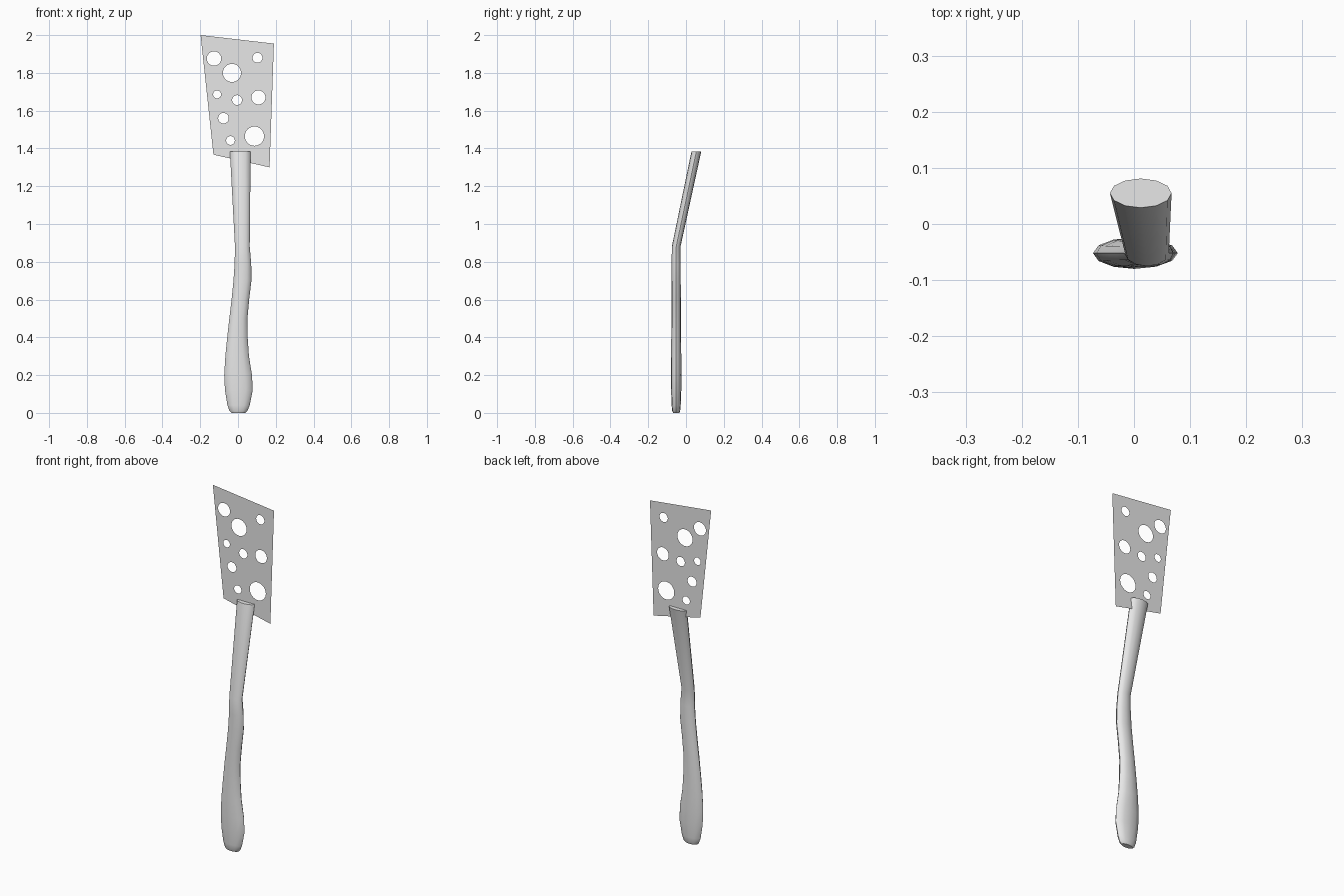
import bpy
import bmesh
from math import cos, sin, tau, radians

cube = bpy.data.objects.get("Cube")
if cube:
    bpy.data.objects.remove(cube, do_unlink=True)

grey = bpy.data.materials.new("light grey")
grey.use_nodes = True
grey.diffuse_color = (0.8, 0.8, 0.8, 1)
grey.node_tree.nodes["Principled BSDF"].inputs["Base Color"].default_value = (0.8, 0.8, 0.8, 1)


def add_object(name, bm):
    mesh = bpy.data.meshes.new(name)
    bm.to_mesh(mesh)
    bm.free()
    mesh.materials.append(grey)
    obj = bpy.data.objects.new(name, mesh)
    bpy.context.collection.objects.link(obj)
    return obj


# Handle: oval rings lofted upward (height, left edge, right edge, centre y, half depth)
SIDES = 12
sections = [
    (0.00, -0.034, 0.038, -0.052, 0.016),
    (0.01, -0.045, 0.050, -0.052, 0.021),
    (0.04, -0.056, 0.062, -0.052, 0.024),
    (0.12, -0.069, 0.078, -0.052, 0.027),
    (0.20, -0.073, 0.074, -0.052, 0.028),
    (0.30, -0.067, 0.058, -0.052, 0.027),
    (0.40, -0.057, 0.051, -0.052, 0.026),
    (0.50, -0.046, 0.050, -0.052, 0.025),
    (0.60, -0.034, 0.059, -0.052, 0.025),
    (0.70, -0.024, 0.071, -0.052, 0.024),
    (0.79, -0.018, 0.070, -0.052, 0.024),
    (0.88, -0.016, 0.062, -0.052, 0.023),
    (1.385, -0.043, 0.067, 0.055, 0.026),
]
bm = bmesh.new()
rings = []
for z, x0, x1, y, depth in sections:
    mid, half = (x0 + x1) / 2, (x1 - x0) / 2
    angles = [tau * i / SIDES for i in range(SIDES)]
    rings.append([bm.verts.new((mid + half * cos(a), y + depth * sin(a), z)) for a in angles])
for low, high in zip(rings, rings[1:]):
    for i in range(SIDES):
        j = (i + 1) % SIDES
        bm.faces.new((low[i], low[j], high[j], high[i]))
bm.faces.new(rings[0][::-1])
bm.faces.new(rings[-1])
handle = add_object("handle", bm)
bpy.ops.object.select_all(action="DESELECT")
handle.select_set(True)
bpy.context.view_layer.objects.active = handle
bpy.ops.object.shade_smooth_by_angle(angle=radians(40))

# Blade: thin slanted sheet pierced by round holes (x, z, radius)
BLADE_Y = 0.055
corners = [(-0.13, 1.367), (0.167, 1.30), (0.19, 1.955), (-0.198, 2.0)]
holes = [
    (-0.127, 1.876, 0.038), (-0.032, 1.80, 0.048), (0.103, 1.88, 0.026),
    (-0.111, 1.686, 0.021), (-0.005, 1.656, 0.026), (0.108, 1.67, 0.037),
    (-0.077, 1.56, 0.028), (0.087, 1.465, 0.051), (-0.04, 1.442, 0.023),
]
bm = bmesh.new()


def add_loop(points):
    verts = [bm.verts.new((x, BLADE_Y, z)) for x, z in points]
    for a, b in zip(verts, verts[1:] + verts[:1]):
        bm.edges.new((a, b))


add_loop(corners)
for x, z, r in holes:
    add_loop([(x + r * cos(tau * i / 32), z + r * sin(tau * i / 32)) for i in range(32)])
bmesh.ops.triangle_fill(bm, edges=bm.edges[:], use_beauty=True, normal=(0, -1, 0))
add_object("blade", bm)
